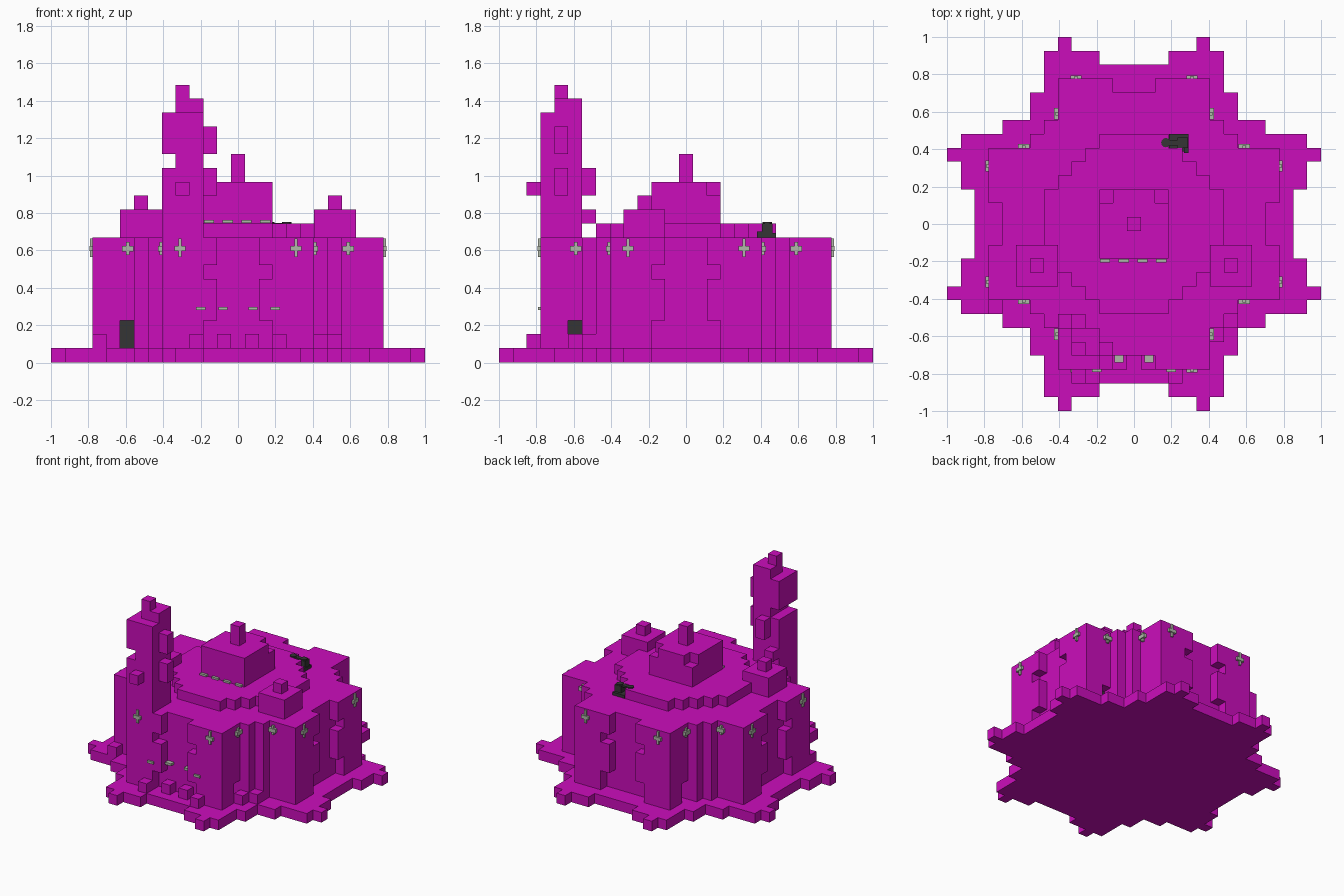
import bpy, bmesh, math
from mathutils import Matrix, Vector

U = 2 / 27          # block size
Z0 = 0.078          # top of the ground slab

old = bpy.data.objects.get("Cube")
if old:
    bpy.data.objects.remove(old)


def material(name, rgb):
    m = bpy.data.materials.new(name)
    m.use_nodes = True
    col = (*rgb, 1)
    m.diffuse_color = col
    m.node_tree.nodes["Principled BSDF"].inputs["Base Color"].default_value = col
    return m


MAGENTA = material("magenta", (0.6, 0.004, 0.5))
GREY = material("pale grey", (0.44, 0.48, 0.4))
DARK = material("charcoal", (0.035, 0.035, 0.035))


def finish(name, bm, mat):
    mesh = bpy.data.meshes.new(name)
    bm.to_mesh(mesh)
    bm.free()
    mesh.materials.append(mat)
    ob = bpy.data.objects.new(name, mesh)
    bpy.context.collection.objects.link(ob)
    return ob


def level(k):
    return 0 if k < 0 else Z0 + k * U


def blocks(name, cells, mat=MAGENTA):
    """Outer skin of a set of (x, y, layer) blocks."""
    bm = bmesh.new()
    for x, y, k in cells:
        lo = Vector(((x - .5) * U, (y - .5) * U, level(k)))
        hi = Vector(((x + .5) * U, (y + .5) * U, level(k + 1)))
        for axis in range(3):
            for side in (-1, 1):
                near = [x, y, k]
                near[axis] += side
                if tuple(near) in cells:
                    continue
                b, c = (axis + 1) % 3, (axis + 2) % 3
                quad = []
                for s, t in ((0, 0), (1, 0), (1, 1), (0, 1)):
                    p = Vector()
                    p[axis] = (hi if side > 0 else lo)[axis]
                    p[b] = (hi if s else lo)[b]
                    p[c] = (hi if t else lo)[c]
                    quad.append(bm.verts.new(p))
                bm.faces.new(quad if side > 0 else quad[::-1])
    bmesh.ops.remove_doubles(bm, verts=bm.verts, dist=1e-5)
    bmesh.ops.dissolve_limit(bm, angle_limit=0.01, verts=bm.verts, edges=bm.edges)
    return finish(name, bm, mat)


def span(x0, x1, y0, y1, k0, k1):
    return {(x, y, k) for x in range(x0, x1 + 1) for y in range(y0, y1 + 1)
            for k in range(k0, k1 + 1)}


def footprint(reach, k0, k1):
    """Mirrored plan: reach[|y|] is the widest |x|."""
    return {(x, y, k) for y in range(1 - len(reach), len(reach))
            for x in range(-reach[abs(y)], reach[abs(y)] + 1)
            for k in range(k0, k1 + 1)}


def turned(cell, n):
    x, y, k = cell
    for _ in range(n):
        x, y = -y, x
    return x, y, k


def boxes(name, items, mat, turn=0):
    """Boxes given as (centre, size), turned about the middle."""
    bm = bmesh.new()
    for centre, size in items:
        bmesh.ops.create_cube(bm, size=1, matrix=Matrix.Translation(centre)
                              @ Matrix.Diagonal((*size, 1)))
    bm.transform(Matrix.Rotation(turn, 4, "Z"))
    return finish(name, bm, mat)


# Star shaped ground slab with pointed corners
slab = footprint([11] * 3 + [12, 12, 13, 12, 9, 7, 7, 6, 6, 6], -1, -1)
slab -= span(-2, 2, 12, 12, -1, -1) | span(-2, 2, -12, -12, -1, -1)
slab |= {(x, y, -1) for x in (-5, 5) for y in (-13, 13)}
blocks("ground_slab", slab)

# Cross shaped walls with a stepped niche and a doorway on every side
walls = footprint([10] * 6 + [7, 6, 5, 5, 5], 0, 7)
for n in range(4):
    for k in range(8):
        w = 2 if k in (0, 1, 5) else 1
        walls -= {turned((x, -10, k), n) for x in range(-w, w + 1)}
    walls -= {turned((-8, -5, k), n) for k in (0, 1)}
    boxes("door", [((-8 * U, -4.5 * U - .003, Z0 + U), (U, .006, 2 * U))],
          DARK, n * math.pi / 2)
blocks("walls", walls)

# Stepped roof terrace, central block and its finial
blocks("roof_terrace", footprint([6, 6, 6, 5, 4, 3, 2], 8, 8))
centre = span(-2, 2, -2, 2, 9, 11) - {(-2, 2, 11), (2, 2, 11)}
blocks("roof_block", centre | span(0, 0, 0, 0, 12, 13))

# Small roof turrets
for side, name in ((1, "left"), (-1, "right")):
    cx = 7 * side
    blocks("turret_" + name, span(cx - 1, cx + 1, -4, -2, 8, 9) | {(cx, -3, 10)})

# Ragged tall spire
spire = span(-5, -3, -10, -8, 8, 12) | span(-4, -3, -10, -8, 13, 13)
spire |= span(-5, -3, -10, -8, 14, 16) | span(-4, -3, -9, -8, 17, 17)
spire |= span(-2, -2, -9, -9, 14, 15) | span(-2, -2, -9, -9, 11, 12)
spire |= span(-4, -4, -7, -7, 11, 12)
spire |= {(-4, -9, 18), (-4, -11, 11), (-5, -7, 9)}
blocks("spire", spire)

# Loose blocks on the ground
for x, y in ((-3, -11), (3, -11), (-1, -10), (1, -10), (-10, -6), (7, -7), (6, -8)):
    blocks("ground_block", {(x, y, 0)})

# Wall lamps: arm, bar and hanging stem, near every arm corner
for n in range(4):
    for s in (-1, 1):
        boxes("wall_lamp", [((s * .31, -.786, .61), (.06, .018, .026)),
                            ((s * .31, -.784, .615), (.016, .014, .1))],
              GREY, n * math.pi / 2)
        boxes("corner_lamp", [((s * .59, -.418, .61), (.06, .022, .03)),
                              ((s * .59, -.414, .61), (.02, .014, .07))],
              GREY, n * math.pi / 2)

# Lamps beside the front niche and along the roof block
for s in (-1, 1):
    boxes("niche_lamp", [((s * .08, -.722, .29), (.05, .036, .018)),
                         ((s * .2, -.784, .29), (.05, .014, .018))], GREY)
boxes("roof_lamps", [((-.155 + i * .1, -.197, .755), (.055, .02, .014))
                     for i in range(4)], GREY)

# Dark roof machine: foot, body, arm and two round caps
boxes("roof_machine", [((.24, .435, .68), (.105, .095, .026)),
                       ((.26, .435, .715), (.055, .055, .06)),
                       ((.21, .435, .742), (.09, .03, .012)),
                       ((.28, .4, .685), (.025, .04, .035))], DARK)
for x in (.17, .26):
    bm = bmesh.new()
    bmesh.ops.create_cone(bm, cap_ends=True, segments=12, radius1=.025, radius2=.025,
                          depth=.014, matrix=Matrix.Translation((x, .435, .745)))
    finish("machine_cap", bm, DARK)
